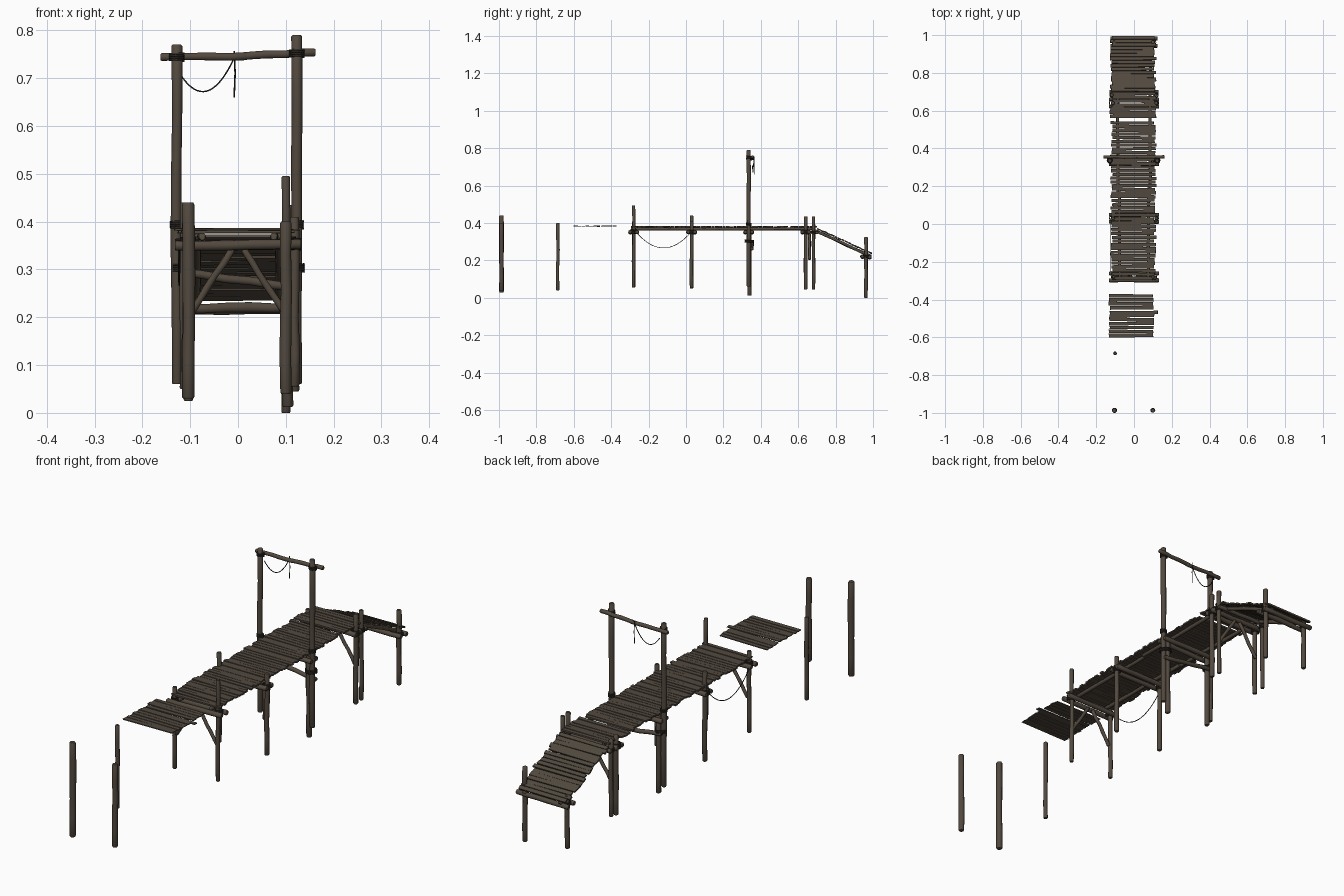
import bpy, bmesh, math, random
from mathutils import Vector, Matrix

random.seed(7)
if "Cube" in bpy.data.objects:
    bpy.data.objects.remove(bpy.data.objects["Cube"])


def material(name, rgb):
    m = bpy.data.materials.new(name)
    m.use_nodes = True
    m.diffuse_color = (*rgb, 1)
    m.node_tree.nodes["Principled BSDF"].inputs["Base Color"].default_value = (*rgb, 1)
    return m


WOOD = material("weathered_wood", (0.085, 0.067, 0.049))
PLANK = material("plank_wood", (0.083, 0.066, 0.049))
ROPE = material("dark_rope", (0.03, 0.026, 0.021))


def finish(bm, name, mat, smooth=False):
    mesh = bpy.data.meshes.new(name)
    bmesh.ops.recalc_face_normals(bm, faces=bm.faces)
    bm.to_mesh(mesh)
    bm.free()
    ob = bpy.data.objects.new(name, mesh)
    bpy.context.collection.objects.link(ob)
    mesh.materials.append(mat)
    if smooth:
        bpy.ops.object.select_all(action='DESELECT')
        ob.select_set(True)
        bpy.context.view_layer.objects.active = ob
        bpy.ops.object.shade_smooth_by_angle(angle=math.radians(50))
    return ob


def log(name, a, b, r, wobble=0.0015, sides=10):
    """Slightly crooked round timber with worn, chamfered ends."""
    a, b = Vector(a), Vector(b)
    axis = b - a
    turn = axis.to_track_quat('Z', 'Y')
    chamfer = 0.3 * r / axis.length
    steps = [0, chamfer, 0.2, 0.4, 0.6, 0.8, 1 - chamfer, 1]
    bm = bmesh.new()
    rings = []
    for i, t in enumerate(steps):
        end = i in (0, len(steps) - 1)
        off = Vector((random.uniform(-1, 1), random.uniform(-1, 1), 0)) * wobble
        if i in (0, 1, 6, 7):
            off *= 0.2
        rad = r * (0.8 if end else random.uniform(0.94, 1.06))
        ring = []
        for k in range(sides):
            ang = math.tau * k / sides
            p = Vector((math.cos(ang), math.sin(ang), 0)) * rad
            ring.append(bm.verts.new(a + axis * t + turn @ (p + off)))
        rings.append(ring)
    for lo, hi in zip(rings, rings[1:]):
        for k in range(sides):
            n = (k + 1) % sides
            bm.faces.new((lo[k], lo[n], hi[n], hi[k]))
    bm.faces.new(rings[0])
    bm.faces.new(rings[-1])
    return finish(bm, name, WOOD, True)


def rope(name, points, r=0.0017, cyclic=False):
    cu = bpy.data.curves.new(name, 'CURVE')
    cu.dimensions = '3D'
    cu.bevel_depth = r
    cu.bevel_resolution = 1
    sp = cu.splines.new('POLY')
    sp.points.add(len(points) - 1)
    for p, co in zip(sp.points, points):
        p.co = (*co, 1)
    sp.use_cyclic_u = cyclic
    cu.materials.append(ROPE)
    ob = bpy.data.objects.new(name, cu)
    bpy.context.collection.objects.link(ob)


def lashing(x, y, z, r, turns=4):
    """Rope wound round a post."""
    n = 12
    pts = []
    for i in range(n * turns + 1):
        t = math.tau * i / n
        pts.append((x + r * math.cos(t), y + r * math.sin(t), z + 0.004 * (i / n - turns / 2)))
    rope("post_lashing", pts, 0.0022)


def sag(a, b, depth, n=16):
    a, b = Vector(a), Vector(b)
    return [a.lerp(b, i / n) - Vector((0, 0, depth * 4 * (i / n) * (1 - i / n))) for i in range(n + 1)]


def planks(name, start, end, pitch, left, right, thick, jitter, skip=()):
    """Row of uneven boards laid across x from start to end, each (y, z)."""
    a, b = Vector((0, *start)), Vector((0, *end))
    count = round((b - a).length / pitch)
    tilt = math.atan2(b.z - a.z, b.y - a.y)
    bm = bmesh.new()
    for i in range(count):
        if i in skip:
            continue
        x0 = left + random.uniform(-jitter, jitter)
        x1 = right + random.uniform(-jitter, jitter)
        width = pitch * random.uniform(0.8, 0.98)
        pos = a.lerp(b, (i + 0.5) / count)
        pos += Vector(((x0 + x1) / 2, 0, random.uniform(-0.0012, 0.0012)))
        mat = (Matrix.Translation(pos) @ Matrix.Rotation(tilt, 4, 'X')
               @ Matrix.Rotation(random.uniform(-0.013, 0.013), 4, 'Z')
               @ Matrix.Rotation(random.uniform(-0.01, 0.01), 4, 'Y')
               @ Matrix.Diagonal((x1 - x0, width, thick, 1)))
        made = bmesh.ops.create_cube(bm, size=1, matrix=mat)
        # skew the board ends a little
        for v in made["verts"]:
            v.co.x += random.uniform(-0.002, 0.002)
    return finish(bm, name, PLANK)


# Posts: x, y, bottom, top, radius
for name, x, y, z0, z1, r in (
    ("outer_post", -0.104, -0.987, 0.03, 0.44, 0.013),
    ("outer_post", 0.1, -0.987, 0.04, 0.4, 0.012),
    ("outer_post", -0.1, -0.685, 0.04, 0.4, 0.009),
    ("front_post", 0.1, -0.28, 0.055, 0.495, 0.009),
    ("front_post", -0.108, -0.28, 0.055, 0.41, 0.009),
    ("middle_post", 0.118, 0.03, 0.055, 0.41, 0.01),
    ("middle_post", -0.112, 0.03, 0.05, 0.44, 0.01),
    ("gate_post", 0.123, 0.335, 0.06, 0.79, 0.011),
    ("gate_post", -0.128, 0.335, 0.06, 0.77, 0.011),
    ("gate_inner_post", 0.104, 0.34, 0.012, 0.365, 0.011),
    ("gate_inner_post", -0.106, 0.34, 0.03, 0.365, 0.011),
    ("rear_post", 0.118, 0.64, 0.045, 0.435, 0.01),
    ("rear_post", -0.112, 0.64, 0.05, 0.395, 0.01),
    ("rear_post", 0.115, 0.682, 0.045, 0.435, 0.009),
    ("rear_post", -0.118, 0.682, 0.06, 0.395, 0.009),
    ("ramp_post", 0.1, 0.962, 0.0, 0.325, 0.01),
    ("ramp_post", -0.104, 0.962, 0.025, 0.255, 0.01),
):
    log(name, (x, y, z0), (x, y, z1), r)

# Cross beams on both faces of every trestle
for y in (-0.28, 0.03, 0.335, 0.64):
    for dy in (-0.018, 0.018):
        log("cross_beam", (-0.132, y + dy, 0.35), (0.132, y + dy, 0.353), 0.0105)
log("rear_cross_beam", (-0.13, 0.7, 0.352), (0.13, 0.7, 0.349), 0.009)
log("low_tie_beam", (-0.13, 0.353, 0.295), (0.13, 0.353, 0.262), 0.009)
for y, z in ((0.943, 0.218), (0.982, 0.215)):
    log("ramp_end_beam", (-0.125, y, z), (0.125, y, z + 0.003), 0.0105)

# Diagonal braces on the front and rear trestles
for y in (-0.28, 0.66):
    for s in (-1, 1):
        log("diagonal_brace", (s * 0.1, y, 0.205), (s * 0.012, y, 0.342), 0.0075)

# Stringers below the boards
for s in (-1, 1):
    log("deck_stringer", (s * 0.075, -0.295, 0.368), (s * 0.078, 0.2, 0.369), 0.008)
    log("deck_stringer", (s * 0.085, 0.16, 0.369), (s * 0.085, 0.69, 0.369), 0.008)
    log("ramp_stringer", (s * 0.086, 0.68, 0.364), (s * 0.086, 0.99, 0.222), 0.008)

# Walkway boards
planks("front_loose_deck", (-0.6, 0.384), (-0.37, 0.384), 0.021, -0.13, 0.103, 0.004, 0.004, (6,))
planks("front_loose_board", (-0.478, 0.384), (-0.46, 0.384), 0.018, -0.128, 0.125, 0.004, 0.002)
planks("main_deck", (-0.295, 0.38), (0.545, 0.38), 0.0195, -0.119, 0.112, 0.007, 0.007)
planks("rear_deck", (0.56, 0.38), (0.7, 0.38), 0.02, -0.12, 0.112, 0.007, 0.008)
planks("ramp_deck", (0.7, 0.371), (0.995, 0.237), 0.02, -0.12, 0.11, 0.007, 0.007)

# Gate top bar in two slightly bent lengths
log("gate_bar", (-0.162, 0.355, 0.744), (0.02, 0.355, 0.746), 0.0085)
log("gate_bar", (0.0, 0.355, 0.745), (0.162, 0.355, 0.754), 0.0085)

# Ropes: gate loop with a loose end, and the line hung below the deck
rope("gate_rope", sag((-0.122, 0.355, 0.71), (-0.008, 0.362, 0.742), 0.053))
rope("gate_rope_end", [(-0.008, 0.364, 0.757), (-0.006, 0.365, 0.71), (-0.008, 0.364, 0.66)])
rope("side_rope", sag((-0.122, -0.27, 0.355), (-0.124, 0.03, 0.355), 0.088))

# Rope lashings at the joints
for s in (-1, 1):
    gx = 0.123 if s > 0 else -0.128
    lashing(gx, 0.338, 0.752 if s > 0 else 0.744, 0.0145)
    lashing(gx, 0.335, 0.393, 0.013)
    lashing(s * 0.115, 0.338, 0.303, 0.023)
    lashing(s * 0.104, -0.28, 0.355, 0.0155, 6)
    lashing(s * 0.115, 0.03, 0.352, 0.015, 6)
    lashing(s * 0.115, 0.64, 0.352, 0.0155, 6)
    lashing(s * 0.116, 0.682, 0.35, 0.0125)
    lashing(s * 0.102, 0.962, 0.222, 0.014)
